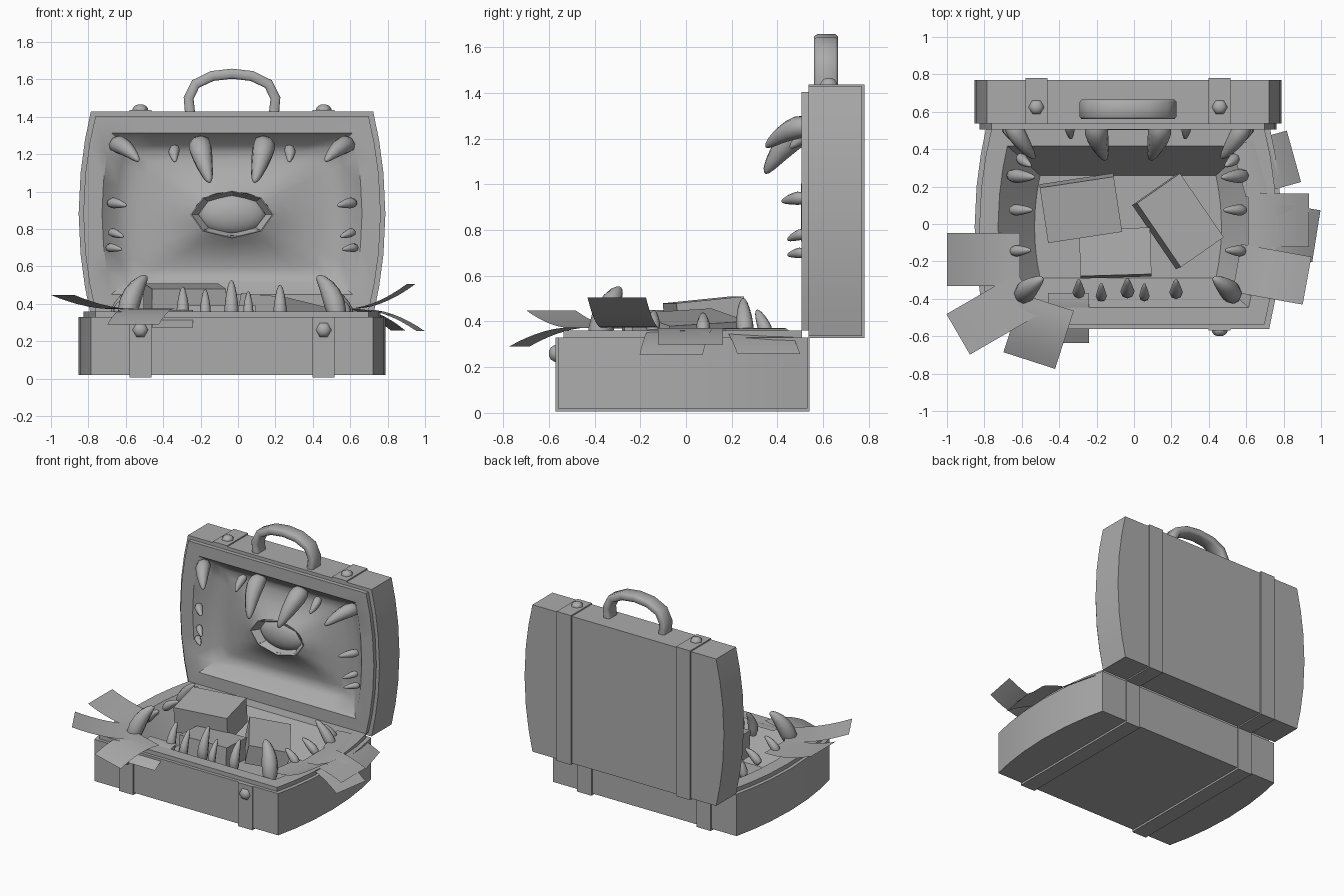
import bpy, bmesh, math
from mathutils import Vector, Matrix

if "Cube" in bpy.data.objects:
    bpy.data.objects.remove(bpy.data.objects["Cube"])

CX = -0.032                       # centre line of the case
grey = bpy.data.materials.new("plain_grey")
grey.diffuse_color = (0.41, 0.41, 0.41, 1)
grey.use_nodes = True
grey.node_tree.nodes["Principled BSDF"].inputs["Base Color"].default_value = grey.diffuse_color


def add(name, bm, smooth=None):
    bmesh.ops.recalc_face_normals(bm, faces=bm.faces)
    me = bpy.data.meshes.new(name)
    bm.to_mesh(me)
    bm.free()
    me.materials.append(grey)
    ob = bpy.data.objects.new(name, me)
    bpy.context.collection.objects.link(ob)
    if smooth:
        bpy.context.view_layer.objects.active = ob
        ob.select_set(True)
        bpy.ops.object.shade_smooth_by_angle(angle=math.radians(smooth))
        ob.select_set(False)
    return ob


def loft(rings, cap_start=True, cap_end=True, closed=True):
    bm = bmesh.new()
    rows = [[bm.verts.new(p) for p in r] for r in rings]
    n = len(rows[0])
    for a, b in zip(rows, rows[1:]):
        for i in range(n if closed else n - 1):
            j = (i + 1) % n
            bm.faces.new((a[i], a[j], b[j], b[i]))
    if cap_start:
        bm.faces.new(rows[0])
    if cap_end:
        bm.faces.new(rows[-1])
    return bm


def box(name, lo, hi, rot=None):
    lo, hi = Vector(lo), Vector(hi)
    bm = bmesh.new()
    bmesh.ops.create_cube(bm, size=1)
    for v in bm.verts:
        p = Vector(v.co[i] * (hi - lo)[i] for i in range(3))
        v.co = (rot @ p if rot else p) + (lo + hi) / 2
    return add(name, bm)


# Case halves: rings of (half width, half height, side bulge, depth)
def outline(a, b, bulge):
    side = [-1, -0.72, -0.4, 0, 0.4, 0.72, 1]
    pts = [(a + bulge * (1 - t * t), t * b) for t in side]
    pts += [(-t * a, b) for t in side[1:-1]]
    pts += [(-a - bulge * (1 - t * t), -t * b) for t in side]
    pts += [(t * a, -b) for t in side[1:-1]]
    return pts


def shell(name, depth, floor, place, smooth, bump=False):
    spec = [(.755, .546, .065, 0), (.755, .546, .065, depth), (.73, .522, .065, depth),
            (.73, .522, .065, depth + .03), (.645, .432, .05, depth + .03)] + floor
    rings = [[(u, v, w) for u, v in outline(a, b, k)] for a, b, k, w in spec]
    if bump:                      # lining swells towards the eye
        base = rings[-1]
        for t in (.2, .4, .6, .8, 1):
            ring = []
            for u, v, w in base:
                ang = math.atan2(v / .33, u / .5)
                e = (.205 * math.cos(ang), .118 * math.sin(ang))
                ring.append((u + (e[0] - u) * t, v + (e[1] - v) * t, w + (depth + .02 - w) * t ** 2.2))
            rings.append(ring)
        rings.append([(u * .8, v * .8, depth - .12) for u, v, w in rings[-1]])
    return add(name, loft([[place(*p) for p in r] for r in rings]), smooth)


shell("base_case", .31, [(.47, .275, .03, .1)],
      lambda u, v, w: (CX + u, v - .015, w + .02), 30)
shell("lid_case", .235, [(.57, .365, .045, .185), (.52, .33, .03, .16)],
      lambda u, v, w: (CX + u, .771 - w, v + .882), 44, True)


# Straps, rivets
def rivet(name, loc, axis):
    rings = [[(r * math.cos(i * math.pi / 3), r * math.sin(i * math.pi / 3), h) for i in range(6)]
             for r, h in ((.042, 0), (.042, .008), (.03, .024), (.014, .031))]
    bm = loft(rings)
    q = Vector((0, 0, 1)).rotation_difference(Vector(axis)).to_matrix().to_4x4()
    bmesh.ops.transform(bm, matrix=Matrix.Translation(loc) @ q, verts=bm.verts)
    add(name, bm, 60)


for s in (-1, 1):
    x = CX + s * .49
    l, r = x - .059, x + .059
    box("base_strap_front", (l, -.57, .006), (r, -.55, .33))
    box("base_strap_bottom", (l, -.57, .006), (r, .54, .025))
    box("base_strap_back", (l, .525, .006), (r, .54, .33))
    box("lid_strap_top", (l, .535, 1.42), (r, .781, 1.437))
    box("lid_strap_back", (l, .765, .327), (r, .781, 1.437))
    box("lid_strap_bottom", (l, .535, .327), (r, .781, .34))
    rivet("lid_rivet", (x, .625, 1.434), (0, 0, 1))
    rivet("base_rivet", (x, -.568, .26), (0, -1, 0))

# Handle: rounded flat section swept over an arch
half = [(.225, 1.425), (.232, 1.5), (.195, 1.575), (.105, 1.618)]
path = [Vector((-a, 0, z)) for a, z in half] + [Vector((0, 0, 1.63))]
path += [Vector((a, 0, z)) for a, z in reversed(half)]
sect = [(-.027, -.04), (-.017, -.052), (.017, -.052), (.027, -.04),
        (.027, .04), (.017, .052), (-.017, .052), (-.027, .04)]
rings = []
for i, p in enumerate(path):
    d = (path[min(i + 1, 8)] - path[max(i - 1, 0)]).normalized()
    n = Vector((-d.z, 0, d.x))
    rings.append([p + n * a + Vector((CX, .613 + b, 0)) for a, b in sect])
add("handle", loft(rings), 60)

# Eye sunk behind an octagonal funnel
prof = [(.2, .115, .535), (.222, .128, .505), (.215, .123, .503), (.18, .1, .55), (.178, .098, .6)]
add("eye_rim", loft([[(CX + a * math.cos(i * math.pi / 4), y, .877 + b * math.sin(i * math.pi / 4))
                      for i in range(8)] for a, b, y in prof], False, False))
bm = bmesh.new()
bmesh.ops.create_uvsphere(bm, u_segments=20, v_segments=12, radius=1)
for v in bm.verts:
    v.co = (CX + v.co.x * .185, .585 + v.co.y * .075, .88 + v.co.z * .115)
add("eyeball", bm, 60)


# Teeth: bent blunt cones from root to tip
def tooth(name, root, tip, r, bend):
    root, tip, bend = Vector(root), Vector(tip), Vector(bend)
    q = (tip - root).to_track_quat('Z', 'Y')
    rings = []
    for t, k in ((0, .65), (.12, .92), (.3, 1), (.5, .9), (.7, .72), (.88, .48), (.97, .27), (1, .1)):
        c = root.lerp(tip, t) + bend * 4 * t * (1 - t)
        rings.append([c + q @ Vector((r * k * math.cos(i * math.pi / 4),
                                      r * k * math.sin(i * math.pi / 4), 0)) for i in range(8)])
    add(name, loft(rings), 50)


for x, y, z, r in ((-.295, -.37, .49, .034), (-.175, -.39, .475, .03), (-.035, -.365, .525, .038),
                   (.055, -.39, .465, .028), (.225, -.37, .5, .036)):
    tooth("lower_front_tooth", (x, y, .3), (x, y + .07, z), r, (0, -.02, 0))

# (offset from centre, y, z) for root and tip, then radius
lower = [((.57, -.39, .31), (.46, -.29, .55), .057), ((.62, -.145, .35), (.52, -.14, .445), .03),
         ((.625, .075, .35), (.51, .075, .435), .03), ((.63, .26, .33), (.5, .25, .5), .038),
         ((.58, .36, .33), (.52, .31, .45), .03)]
upper = [((.175, .56, 1.27), (.12, .345, 1.05), .063), ((.63, .55, 1.255), (.5, .35, 1.165), .05),
         ((.305, .56, 1.235), (.305, .455, 1.16), .03), ((.655, .52, .94), (.565, .42, .925), .029),
         ((.65, .52, .785), (.58, .445, .757), .024), ((.665, .52, .7), (.59, .445, .69), .023)]
for s in (-1, 1):
    for kind, teeth in (("lower_side_tooth", lower), ("upper_tooth", upper)):
        for (a, b, c), (d, e, f), r in teeth:
            tooth(kind, (CX + s * a, b, c), (CX + s * d, e, f), r,
                  (s * r * .2, 0, r * (.5 if r > .04 else .15)))


# Loose sheets curling over the rim: inner point, outer point, width, end heights, curl
def sheet(inner, outer, width, z0, z1, curl=1.8):
    a, b = Vector(inner), Vector(outer)
    side = (b - a).orthogonal().normalized() * width / 2
    rows = []
    for i in range(9):
        t = i / 8
        p, z = a.lerp(b, t), z0 + (z1 - z0) * max(0, (t - .15) / .85) ** curl
        rows.append([(*(p - side), z), (*(p + side), z)])
    add("loose_sheet", loft(rows, False, False, False), 40)


for args in (((-.61, -.19), (-1, -.19), .285, .37, .45), ((-.56, -.37), (-.94, -.59), .25, .372, .448),
             ((-.46, -.42), (-.56, -.73), .29, .374, .29), ((-.35, -.37), (-.35, -.635), .22, .368, .272, 1.4),
             ((.56, .28), (.855, .362), .285, .372, .258), ((.61, .02), (.935, .02), .285, .372, .3),
             ((.63, -.01), (.975, -.065), .28, .368, .255), ((.55, -.235), (.925, -.303), .26, .374, .505)):
    sheet(*args)


# Books piled inside
def book(name, centre, size, turn, tip_x=0, tip_y=0):
    rot = Matrix.Rotation(turn, 3, 'Z') @ Matrix.Rotation(tip_x, 3, 'X') @ Matrix.Rotation(tip_y, 3, 'Y')
    c, h = Vector(centre), Vector(size) / 2
    box(name, c - h, c + h, rot)


book("left_book", (-.285, .085, .4), (.4, .3, .19), .15, .1)
book("right_book", (.235, .015, .35), (.285, .415, .14), .6, .05, .2)
book("front_book", (-.1, -.155, .3), (.38, .25, .16), .03, -.08)
